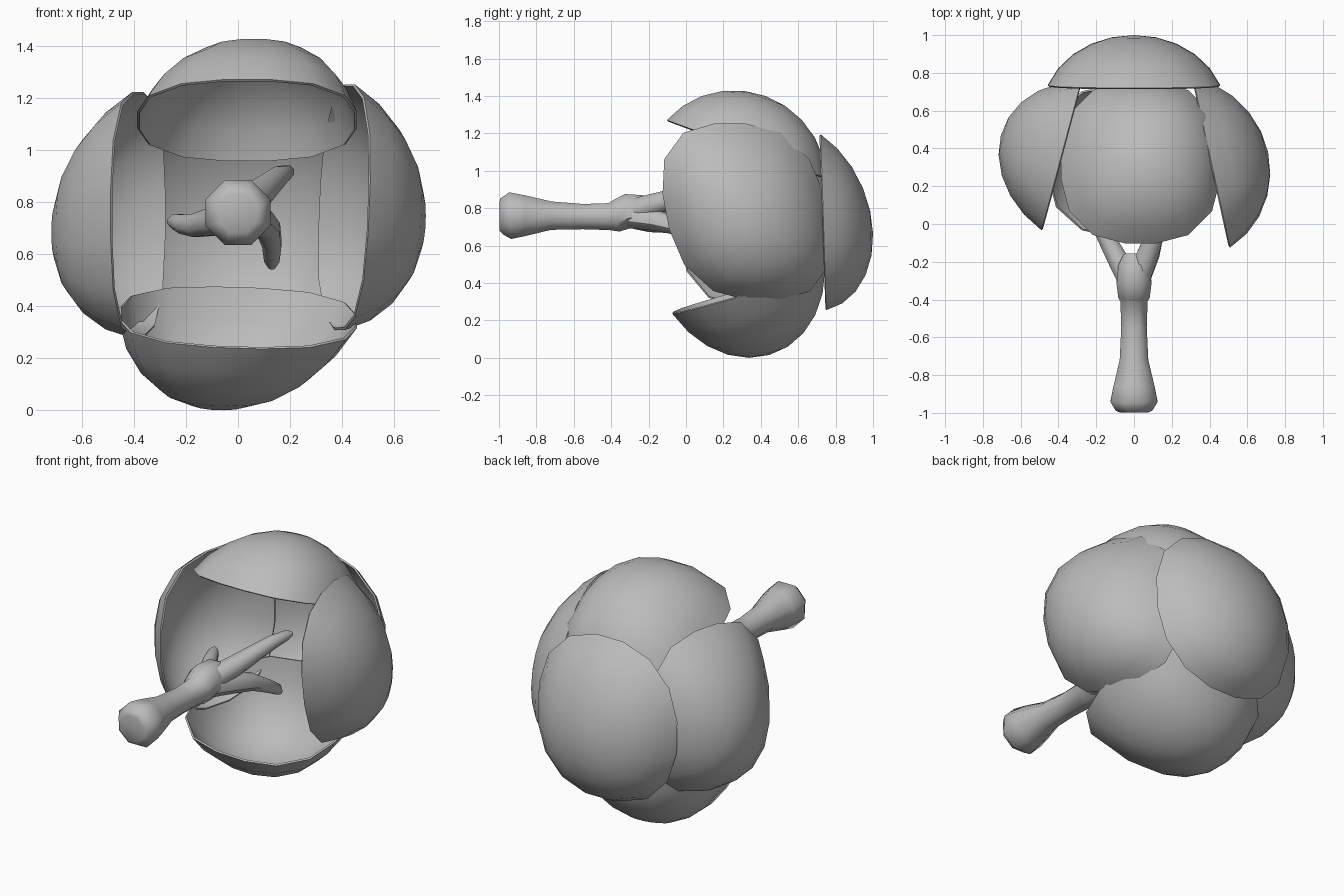
import bpy, bmesh, math
from mathutils import Vector

if "Cube" in bpy.data.objects:
    bpy.data.objects.remove(bpy.data.objects["Cube"])

grey = bpy.data.materials.new("plain grey")
grey.diffuse_color = (0.5, 0.5, 0.5, 1)
grey.use_nodes = True
grey.node_tree.nodes["Principled BSDF"].inputs["Base Color"].default_value = grey.diffuse_color


def finish(bm, name):
    bmesh.ops.recalc_face_normals(bm, faces=bm.faces[:])
    me = bpy.data.meshes.new(name)
    bm.to_mesh(me)
    bm.free()
    for p in me.polygons:
        p.use_smooth = True
    me.set_sharp_from_angle(angle=math.radians(45))
    me.materials.append(grey)
    ob = bpy.data.objects.new(name, me)
    bpy.context.collection.objects.link(ob)
    return ob


def bridge(bm, a, b):
    n = len(a)
    for i in range(n):
        j = (i + 1) % n
        bm.faces.new((a[i], a[j], b[j], b[i]))


# Cupped petal: rim centre, two rim half-axes, and the offset to the dome's peak
def petal(name, centre, u, v, peak, segs=16, rings=5, power=2.6, spread=70):
    c, u, v, peak = map(Vector, (centre, u, v, peak))
    spread = math.radians(spread)
    bm = bmesh.new()
    tip = bm.verts.new(c + peak)
    prev = None
    for k in range(1, rings + 1):
        phi = spread * k / rings
        r = math.sin(phi) / math.sin(spread)
        h = (math.cos(phi) - math.cos(spread)) / (1 - math.cos(spread))
        ring = []
        for i in range(segs):
            t = 2 * math.pi * (i + 0.5) / segs
            ct, st = math.cos(t), math.sin(t)
            s = (abs(ct) ** power + abs(st) ** power) ** (-1 / power)
            s = 1 + (s - 1) * k / rings     # squarer towards the rim
            ring.append(bm.verts.new(c + (u * ct + v * st) * r * s + peak * h))
        if prev:
            bridge(bm, prev, ring)
        else:
            for i in range(segs):
                bm.faces.new((tip, ring[i], ring[(i + 1) % segs]))
        prev = ring
    bmesh.ops.recalc_face_normals(bm, faces=bm.faces[:])
    # thin inner wall
    if bm.faces[0].normal.dot(peak) < 0:
        bmesh.ops.reverse_faces(bm, faces=bm.faces[:])
    bmesh.ops.solidify(bm, geom=bm.faces[:], thickness=0.01)
    return finish(bm, name)


# Round stalk swept along (x, y, z, radius) points
def stalk(name, pts, sides=8):
    bm = bmesh.new()
    pos = [Vector(p[:3]) for p in pts]
    prev = None
    for k, p in enumerate(pts):
        d = (pos[min(k + 1, len(pts) - 1)] - pos[max(k - 1, 0)]).normalized()
        a = d.cross(Vector((0, 0, 1))).normalized()
        b = a.cross(d)
        ring = []
        for i in range(sides):
            t = 2 * math.pi * (i + 0.5) / sides
            ring.append(bm.verts.new(pos[k] + (a * math.cos(t) + b * math.sin(t)) * p[3]))
        if prev:
            bridge(bm, prev, ring)
        else:
            bm.faces.new(ring)
        prev = ring
    bm.faces.new(prev)
    return finish(bm, name)


# Five petals
petal("top_petal", (0.035, 0.325, 1.115), (0.425, 0, 0), (0, -0.43, 0.157), (0.03, 0.10, 0.285))
petal("bottom_petal", (0, 0.335, 0.355), (0.46, 0, -0.015), (0, -0.41, -0.117), (-0.08, 0.11, -0.34), power=2.7)
petal("right_petal", (0.41, 0.325, 0.78), (0.02, -0.09, 0.475), (0.095, -0.435, 0), (0.30, 0.055, -0.06))
petal("left_petal", (-0.385, 0.36, 0.75), (0, 0, 0.475), (-0.105, -0.395, 0), (-0.32, 0.11, -0.07), power=2.8)
petal("back_petal", (0, 0.735, 0.725), (0.46, 0, 0), (0, 0.015, -0.475), (0, 0.265, -0.06), power=2.3)

# Central stalk with flared, rounded end
stalk("centre_stalk", [
    (0, -0.998, 0.755, 0.08), (0, -0.985, 0.755, 0.105), (0, -0.94, 0.76, 0.135),
    (0, -0.86, 0.76, 0.118), (0, -0.72, 0.76, 0.082), (0, -0.55, 0.755, 0.073),
    (0, -0.41, 0.755, 0.078), (0, -0.38, 0.755, 0.09), (0, -0.31, 0.785, 0.1),
    (0, -0.22, 0.785, 0.09), (0, -0.16, 0.78, 0.06)])

# Three spreading branches
stalk("upper_branch", [
    (0, -0.34, 0.77, 0.07), (0.07, -0.17, 0.82, 0.062), (0.12, -0.03, 0.865, 0.05),
    (0.16, 0.09, 0.9, 0.04), (0.19, 0.19, 0.915, 0.028), (0.2, 0.22, 0.915, 0.014)])
stalk("lower_branch", [
    (0.01, -0.32, 0.76, 0.07), (0.08, -0.16, 0.735, 0.06), (0.115, -0.03, 0.7, 0.05),
    (0.13, 0.08, 0.64, 0.04), (0.13, 0.18, 0.58, 0.032), (0.13, 0.21, 0.55, 0.015)])
stalk("left_branch", [
    (0, -0.34, 0.77, 0.07), (-0.09, -0.18, 0.725, 0.058), (-0.16, -0.05, 0.71, 0.048),
    (-0.21, 0.04, 0.715, 0.04), (-0.24, 0.11, 0.725, 0.032), (-0.26, 0.15, 0.725, 0.016)])
